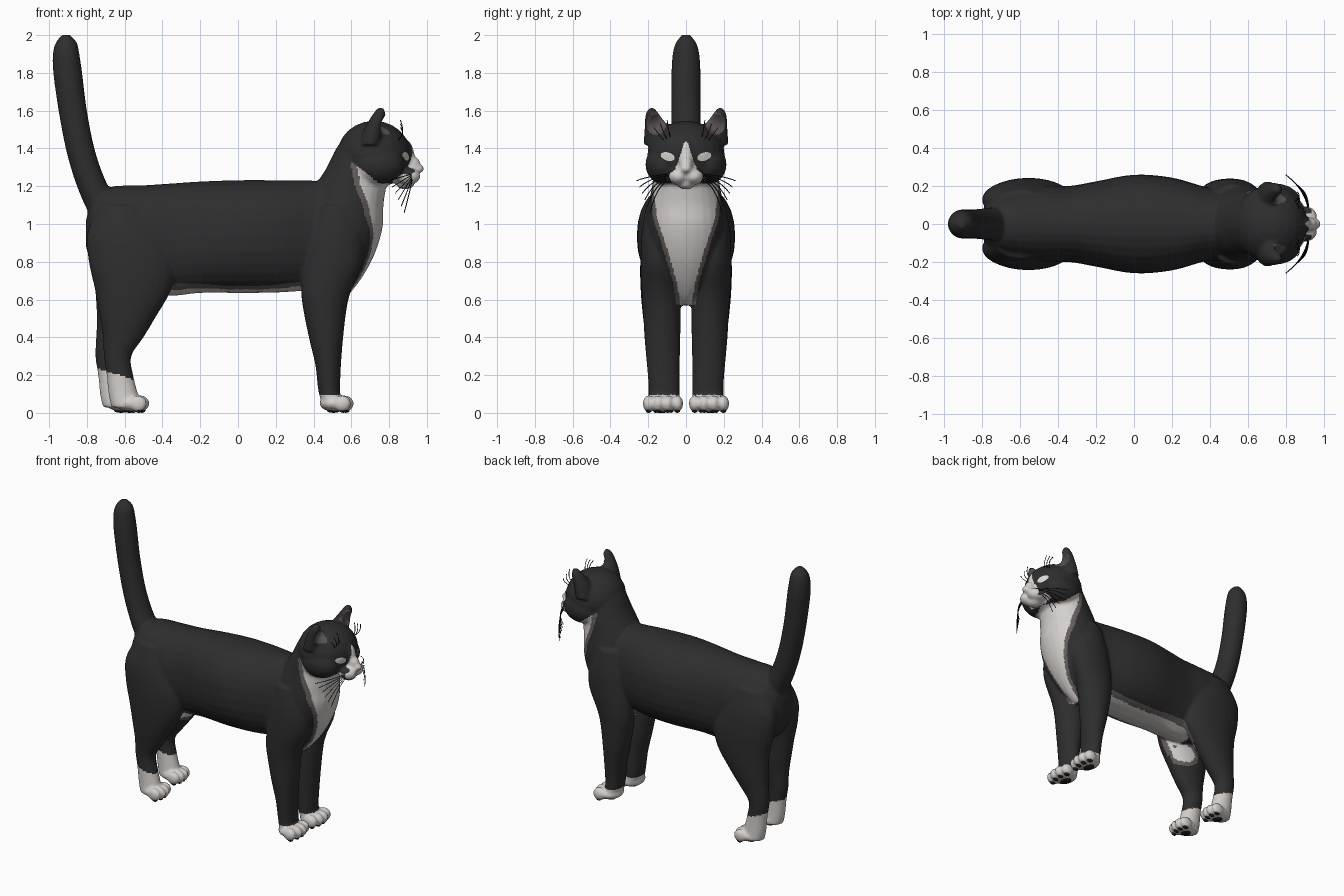
import bpy, bmesh, math
from mathutils import Vector, Matrix
from mathutils.bvhtree import BVHTree

if "Cube" in bpy.data.objects:
    bpy.data.objects.remove(bpy.data.objects["Cube"])


def material(name, r, g, b):
    m = bpy.data.materials.new(name)
    m.diffuse_color = (r, g, b, 1)
    m.use_nodes = True
    m.node_tree.nodes["Principled BSDF"].inputs["Base Color"].default_value = m.diffuse_color
    return m


BLACK = material("black fur", .027, .027, .027)
WHITE = material("white fur", .66, .63, .61)
GREY = material("grey fur edge", .13, .11, .11)
EAR = material("inner ear", .10, .08, .08)
EYE = material("pale eye", .70, .70, .67)
DARK = material("dark whisker and pad", .012, .012, .012)


def make_object(name, bm, mats):
    bmesh.ops.recalc_face_normals(bm, faces=bm.faces)
    mesh = bpy.data.meshes.new(name)
    bm.to_mesh(mesh)
    bm.free()
    return link(name, mesh, mats)


def link(name, data, mats):
    ob = bpy.data.objects.new(name, data)
    bpy.context.collection.objects.link(ob)
    for m in mats:
        data.materials.append(m)
    if hasattr(data, "shade_smooth"):
        data.shade_smooth()
    return ob


def bake(ob, mats):
    """Replace an object by its evaluated mesh."""
    name = ob.name
    deps = bpy.context.evaluated_depsgraph_get()
    mesh = bpy.data.meshes.new_from_object(ob.evaluated_get(deps))
    bpy.data.objects.remove(ob)
    mesh.materials.clear()
    return link(name, mesh, mats)


def interp(table, t):
    if t <= table[0][0]:
        return table[0][1]
    for (a, u), (b, v) in zip(table, table[1:]):
        if t <= b:
            return u + (v - u) * (t - a) / (b - a)
    return table[-1][1]


def loft(bm, rows, axis="z", side=1, power=1.0, n=28, sub=4):
    """Rows are (position, low, high, y centre, y radius), smoothed between."""
    fine = []
    for i in range(len(rows) - 1):
        p = [rows[max(i - 1, 0)], rows[i], rows[i + 1], rows[min(i + 2, len(rows) - 1)]]
        for k in range(sub):
            t = k / sub
            fine.append([.5 * (2 * b + (c - a) * t + (2 * a - 5 * b + 4 * c - d) * t * t
                               + (3 * b - a - 3 * c + d) * t ** 3) for a, b, c, d in zip(*p)])
    fine.append(rows[-1])
    rings = []
    for t, lo, hi, c, r in fine:
        ring = []
        for k in range(n):
            a = 2 * math.pi * k / n
            u, v = (math.copysign(abs(f) ** power, f) for f in (math.cos(a), math.sin(a)))
            w, y = (lo + hi) / 2 + (hi - lo) / 2 * u, side * (c + r * v)
            ring.append(bm.verts.new((w, y, t) if axis == "z" else (t, y, w)))
        rings.append(ring)
    for p, q in zip(rings, rings[1:]):
        for k in range(n):
            bm.faces.new((p[k], p[(k + 1) % n], q[(k + 1) % n], q[k]))
    bm.faces.new(rings[0])
    bm.faces.new(rings[-1])


def ball(bm, c, r, seg=24):
    bmesh.ops.create_uvsphere(bm, u_segments=seg, v_segments=seg // 2, radius=1,
                              matrix=Matrix.Translation(c) @ Matrix.Diagonal((*r, 1)))


bm = bmesh.new()
pads = bmesh.new()


def paw(x, y, w):
    """Foot with four toes and its pads; x is the toe centre, w the half width."""
    ball(bm, (x - .05, y, .05), (.085, w * .9, .045))
    for k in (-1.5, -.5, .5, 1.5):
        tx, ty = x - (.014 if abs(k) > 1 else 0), y + k * w * .48
        ball(bm, (tx, ty, .049), (.047, w * .3, .044))
        ball(pads, (tx + .005, ty, .012), (.02, w * .15, .012), 12)
    ball(pads, (x - .06, y, .012), (.036, w * .42, .012), 12)


# Torso, chest with neck, and tail
loft(bm, [(-.805, .88, 1.02, 0, .05), (-.77, .79, 1.12, 0, .12), (-.68, .70, 1.195, 0, .175),
          (-.5, .635, 1.205, 0, .205), (-.35, .62, 1.215, 0, .20), (-.2, .635, 1.225, 0, .225),
          (0, .635, 1.232, 0, .26), (.2, .637, 1.232, 0, .245), (.38, .65, 1.23, 0, .195),
          (.5, .67, 1.22, 0, .18), (.6, .76, 1.15, 0, .14)], "x", power=.9)
loft(bm, [(.57, .42, .52, 0, .04), (.62, .40, .58, 0, .07), (.7, .36, .645, 0, .14),
          (.8, .35, .705, 0, .18), (.9, .35, .745, 0, .205), (1.0, .36, .768, 0, .21),
          (1.1, .38, .77, 0, .20), (1.2, .41, .785, 0, .18), (1.3, .47, .80, 0, .17),
          (1.4, .52, .80, 0, .15), (1.48, .58, .78, 0, .11)])
loft(bm, [(1.0, -.76, -.64, 0, .08), (1.12, -.82, -.65, 0, .088), (1.25, -.87, -.71, 0, .082),
          (1.4, -.912, -.76, 0, .078), (1.6, -.95, -.80, 0, .077), (1.8, -.978, -.825, 0, .077),
          (1.9, -.98, -.84, 0, .07), (1.96, -.965, -.853, 0, .054), (2.002, -.93, -.89, 0, .02)])

# Legs and paws, the far hind leg standing a little further back
for s in (-1, 1):
    loft(bm, [(.03, .45, .54, .12, .085), (.12, .425, .54, .115, .082), (.25, .41, .545, .12, .087),
              (.4, .375, .557, .125, .095), (.55, .345, .575, .128, .10), (.65, .335, .60, .135, .10),
              (.8, .35, .66, .145, .095), (.95, .38, .66, .14, .095), (1.1, .42, .62, .12, .09)], side=s)
    paw(.566, s * .122, .105)
    back = -.045 if s > 0 else 0
    hind = [(.03, -.67, -.52, .14, .065), (.1, -.685, -.53, .14, .06), (.2, -.695, -.555, .14, .058),
            (.3, -.71, -.565, .14, .06), (.4, -.715, -.50, .14, .072), (.5, -.73, -.44, .14, .087),
            (.65, -.757, -.355, .14, .10), (.8, -.79, -.33, .135, .107), (.95, -.798, -.38, .125, .10),
            (1.1, -.73, -.46, .10, .08)]
    loft(bm, [(z, a + back * max(0, min(1, (.6 - z) / .25)), b + back * max(0, min(1, (.6 - z) / .25)), c, r)
              for z, a, b, c, r in hind], side=s)
    paw(-.515 + back, s * .14, .085)

# Head, cheeks, muzzle and ears
ball(bm, (.72, 0, 1.368), (.195, .205, .178))
ball(bm, (.89, 0, 1.345), (.045, .045, .10))
ball(bm, (.925, 0, 1.315), (.04, .036, .045))
ball(bm, (.955, 0, 1.293), (.03, .03, .024))
ball(bm, (.885, 0, 1.215), (.05, .05, .032))
for s in (-1, 1):
    ball(bm, (.74, s * .115, 1.315), (.14, .10, .105))
    ball(bm, (.90, s * .04, 1.253), (.066, .054, .046))
    loft(bm, [(1.42, .64, .76, .135, .09), (1.5, .665, .772, .15, .07), (1.56, .70, .78, .172, .045),
              (1.59, .72, .78, .179, .031), (1.615, .74, .772, .182, .012)], side=s)

# Fuse all parts into one smooth skin
cat = make_object("cat_body", bm, [BLACK])
mod = cat.modifiers.new("fuse", "REMESH")
mod.mode, mod.voxel_size = "VOXEL", .01
mod = cat.modifiers.new("soften", "SMOOTH")
mod.factor, mod.iterations = .5, 4
cat = bake(cat, [BLACK, WHITE, GREY, EAR])
mesh = cat.data

# Hollow the ears
normals = [v.normal.copy() for v in mesh.vertices]
for v, nrm in zip(mesh.vertices, normals):
    x, y, z = v.co
    d = 1 - ((abs(y) - .157) / .05) ** 2 - ((z - 1.53) / .055) ** 2
    if x > .73 and d > 0 and nrm.x > .2:
        v.co.x -= .03 * d

# Coat markings
CHEST_X = [(.55, .45), (.68, .58), (.8, .675), (.9, .70), (1.0, .71), (1.1, .69), (1.2, .65), (1.3, .63)]
CHEST_Y = [(.57, .03), (.7, .05), (.9, .11), (1.0, .145), (1.1, .17), (1.2, .21)]
BLAZE = [(1.2, .115), (1.25, .105), (1.285, .062), (1.33, .04), (1.43, .012), (1.435, 0)]


def coat(c, n):
    x, y, z = c.x, abs(c.y), c.z
    inward = n.y * c.y < 0 and abs(n.y) > .4
    if x > .7 and ((y - .157) / .05) ** 2 + ((z - 1.53) / .06) ** 2 < 1 and n.x > .15:
        return 3
    if x > .4 and z > max(1.215, 1.3 - .8 * (x - .64)):
        return 1 if x > .82 and y < interp(BLAZE, z) else 0
    if x > .4 and z > .57:
        fx, fy = interp(CHEST_X, z), interp(CHEST_Y, z)
        if x > fx and y < fy:
            return 1
        if x > fx - .03 and y < fy + .02:
            return 2
    if z < (.095 if x > 0 else .2 - .3 * (x + .63)):
        return 1
    if -.45 < x < .45 and .55 < z < .69 and n.z < -.3:
        return 1 if y < .10 else 2 if y < .135 else 0
    if inward and x < -.35:
        d = ((x + .5) / .08) ** 2 + ((z - .57) / .06) ** 2
        return 1 if d < 1 else 2 if d < 2 else 0
    return 0


for p in mesh.polygons:
    p.material_index = coat(p.center, p.normal)

# Paw pads
make_object("paw_pads", pads, [DARK])

# Eyes: almond patches laid on the face
tree = BVHTree.FromPolygons([v.co for v in mesh.vertices], [p.vertices for p in mesh.polygons])
for s, label in ((-1, "right"), (1, "left")):
    bm = bmesh.new()
    rings = []
    for r in (.05, .4, .7, 1):
        ring = []
        for k in range(20):
            a = 2 * math.pi * k / 20
            u, w = .037 * r * math.cos(a), .022 * r * math.sin(a)
            hit, nrm, _, _ = tree.ray_cast(Vector((1.3, s * (.095 + u), 1.357 + w + .2 * u)), Vector((-1, 0, 0)))
            ring.append(bm.verts.new(hit + nrm * .004))
        rings.append(ring)
    for p, q in zip(rings, rings[1:]):
        for k in range(20):
            order = (p[k], q[k], q[(k + 1) % 20], p[(k + 1) % 20])
            bm.faces.new(order)
    bm.faces.new(rings[0])
    make_object(label + "_eye", bm, [EYE])

# Whiskers and brow hairs
curve = bpy.data.curves.new("whiskers", "CURVE")
curve.dimensions, curve.bevel_depth, curve.bevel_resolution = "3D", .0025, 0


def hair(*pts):
    sp = curve.splines.new("NURBS")
    sp.points.add(len(pts) - 1)
    for p, q in zip(sp.points, pts):
        p.co = (*q, 1)
    sp.use_endpoint_u, sp.order_u, sp.resolution_u = True, 3, 4


for s in (-1, 1):
    for i in range(6):
        t = i / 5
        hair((.92, s * .07, 1.235 + .03 * t), (.925 - .02 * t, s * (.15 + .03 * t), 1.23 + .03 * t),
             (.88 - .08 * t, s * (.19 + .07 * t), 1.06 + .17 * t))
    for i in range(3):
        hair((.84, s * (.075 + .02 * i), 1.44), (.89, s * (.09 + .025 * i), 1.47),
             (.86, s * (.10 + .035 * i), 1.55 - .02 * i))
bake(link("whiskers", curve, [DARK]), [DARK])
